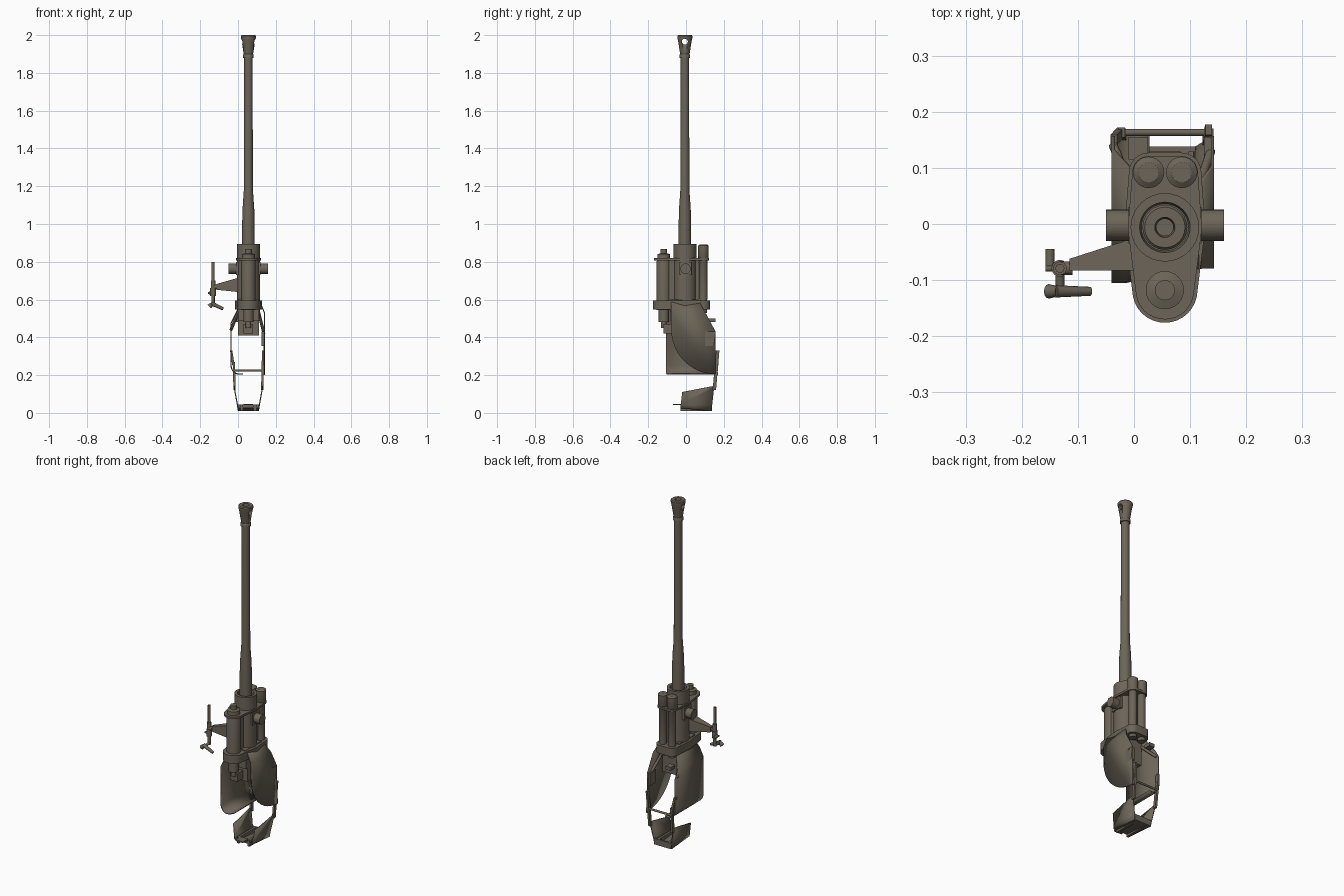
import bpy, bmesh, math
from mathutils import Vector

old = bpy.data.objects.get("Cube")
if old:
    bpy.data.objects.remove(old)

COLOUR = (0.150, 0.130, 0.098, 1)
paint = bpy.data.materials.new("olive_drab")
paint.use_nodes = True
paint.diffuse_color = COLOUR
paint.node_tree.nodes["Principled BSDF"].inputs["Base Color"].default_value = COLOUR

CX, CY = 0.055, -0.006      # bore axis
FRONT = (CX, -0.118)        # front recoil cylinder axis
REAR = ((0.026, 0.092), (0.085, 0.092))


def finish(name, bm, smooth=False):
    bmesh.ops.recalc_face_normals(bm, faces=bm.faces)
    mesh = bpy.data.meshes.new(name)
    bm.to_mesh(mesh)
    bm.free()
    mesh.materials.append(paint)
    ob = bpy.data.objects.new(name, mesh)
    bpy.context.collection.objects.link(ob)
    bpy.ops.object.select_all(action='DESELECT')
    ob.select_set(True)
    bpy.context.view_layer.objects.active = ob
    if smooth:
        bpy.ops.object.shade_smooth_by_angle(angle=math.radians(35))
    return ob


def lathe(name, centre, profile, sides=24):
    """Turn (radius, height) points around a vertical axis."""
    bm = bmesh.new()
    verts = [bm.verts.new((centre[0] + r, centre[1], z)) for r, z in profile]
    edges = [bm.edges.new(p) for p in zip(verts, verts[1:])]
    bmesh.ops.spin(bm, geom=verts + edges, cent=(*centre, 0), axis=(0, 0, 1),
                   angle=math.tau, steps=sides, use_duplicate=False)
    bmesh.ops.remove_doubles(bm, verts=bm.verts, dist=0.0001)
    return finish(name, bm, True)


def rod(name, a, b, r, r2=None, sides=12):
    a, b = Vector(a), Vector(b)
    bm = bmesh.new()
    bmesh.ops.create_cone(bm, cap_ends=True, segments=sides, radius1=r,
                          radius2=r if r2 is None else r2, depth=(b - a).length)
    turn = (b - a).to_track_quat('Z', 'Y').to_matrix()
    bmesh.ops.rotate(bm, matrix=turn, verts=bm.verts)
    bmesh.ops.translate(bm, vec=(a + b) / 2, verts=bm.verts)
    return finish(name, bm, True)


def hull(name, points, smooth=False):
    bm = bmesh.new()
    for p in points:
        bm.verts.new(p)
    res = bmesh.ops.convex_hull(bm, input=bm.verts)
    inner = [v for v in res["geom_interior"] if isinstance(v, bmesh.types.BMVert)]
    bmesh.ops.delete(bm, geom=inner, context='VERTS')
    bmesh.ops.dissolve_limit(bm, angle_limit=0.01, verts=bm.verts, edges=bm.edges)
    return finish(name, bm, smooth)


def box(name, xs, ys, zs):
    return hull(name, [(x, y, z) for x in xs for y in ys for z in zs])


def bracket(name, z0, z1, grow):
    """Egg-shaped plate wrapped around all the tubes."""
    circles = [((CX, CY), 0.066), (FRONT, 0.052)] + [(c, 0.029) for c in REAR]
    hull(name, [(c[0] + (r + grow) * math.cos(i * math.tau / 32),
                 c[1] + (r + grow) * math.sin(i * math.tau / 32), z)
                for c, r in circles for i in range(32) for z in (z0, z1)], True)


def sheet(name, outline, place, cuts, thick=0.006):
    """Flat (y, s) outline, cut across and folded by the place function."""
    bm = bmesh.new()
    bm.faces.new([bm.verts.new((0, y, s)) for y, s in outline])
    for c in cuts:
        bmesh.ops.bisect_plane(bm, geom=bm.verts[:] + bm.edges[:] + bm.faces[:],
                               plane_co=(0, 0, c), plane_no=(0, 0, 1))
    for v in bm.verts:
        v.co.x, v.co.z = place(v.co.z)
    ob = finish(name, bm, True)
    mod = ob.modifiers.new("thickness", 'SOLIDIFY')
    mod.thickness, mod.offset = thick, 0
    return ob


def arc(cy, cz, ry, rz, steps):
    """Quarter curve from the front edge down to the bottom edge."""
    return [(cy - ry * math.cos(t), cz - rz * math.sin(t))
            for t in (i * math.pi / 2 / steps for i in range(steps + 1))]


# Barrel with flared, cross-drilled muzzle
barrel = lathe("barrel", (CX, CY), [
    (0, 0.88), (0.033, 0.88), (0.033, 1.0), (0.031, 1.08), (0.024, 1.18), (0.022, 1.88),
    (0.028, 1.88), (0.028, 1.895), (0.025, 1.9), (0.036, 1.97), (0.04, 1.985),
    (0.04, 1.995), (0.036, 2.0), (0.018, 2.0), (0.015, 1.98), (0.015, 1.9), (0, 1.9)])
cutter = rod("muzzle_port_cutter", (-0.1, CY, 1.965), (0.2, CY, 1.965), 0.016)
cutter.hide_render = True
port = barrel.modifiers.new("ports", 'BOOLEAN')
port.operation, port.object, port.solver = 'DIFFERENCE', cutter, 'EXACT'
bpy.context.view_layer.objects.active = barrel
bpy.ops.object.modifier_apply(modifier=port.name)
bpy.data.objects.remove(cutter)

# Cradle and recoil system
lathe("cradle_tube", (CX, CY), [(0, 0.5), (0.061, 0.5), (0.061, 0.895),
                                (0.045, 0.895), (0.042, 0.88), (0, 0.88)], 32)
lathe("front_recoil_cylinder", FRONT, [
    (0, 0.45), (0.014, 0.45), (0.014, 0.48), (0.027, 0.48), (0.027, 0.545),
    (0.038, 0.545), (0.038, 0.8), (0.034, 0.815), (0.034, 0.84), (0.018, 0.845),
    (0.018, 0.868), (0, 0.868)])
for side, c in zip(("right", "left"), REAR):
    lathe(side + "_rear_recoil_cylinder", c, [
        (0, 0.53), (0.02, 0.53), (0.02, 0.6), (0.022, 0.6), (0.022, 0.81),
        (0.028, 0.82), (0.028, 0.885), (0.018, 0.892), (0, 0.892)])
bracket("lower_bracket", 0.547, 0.595, 0.006)
bracket("upper_bracket", 0.807, 0.819, 0)
box("cradle_web", (0.03, 0.08), (-0.09, 0.07), (0.59, 0.81))
rod("trunnion", (-0.05, -0.002, 0.763), (0.16, -0.002, 0.763), 0.028, sides=20)
box("trunnion_block", (-0.01, 0.12), (-0.035, 0.03), (0.73, 0.8))

# Breech
box("breech_ring", (0, 0.11), (-0.07, 0.06), (0.41, 0.55))
box("breech_bridge", (0.0, 0.11), (-0.085, 0.06), (0.49, 0.6))
box("piston_bracket", (0.03, 0.08), (-0.118, -0.06), (0.42, 0.47))

# Crew guards, folded inward at the top
def left_fold(s):
    return 0.14 - 0.03 * min(max((s - 0.53) / 0.07, 0), 1), s


def right_fold(s):
    if s > 0.25:
        return -0.037 + 0.035 * min(max((s - 0.475) / 0.07, 0), 1), s
    t = min((0.25 - s) / 0.045, math.pi / 2)
    flat = max(0.25 - s - 0.045 * math.pi / 2, 0)
    return 0.008 - 0.045 * math.cos(t) + flat, 0.25 - 0.045 * math.sin(t)


back = [(0.157, 0.43), (0.07, 0.59)]
sheet("left_guard", arc(0.157, 0.44, 0.235, 0.235, 12) + back + [(-0.08, 0.6)],
      left_fold, (0.53,))
sheet("right_guard", arc(-0.065, 0.205, 0.04, 0.045, 5) + [(0.157, 0.16)] + back
      + [(-0.085, 0.59), (-0.105, 0.52)],
      right_fold, (0.545, 0.475, 0.25, 0.236, 0.222, 0.208, 0.194, 0.18))
box("left_guard_hinge", (0.125, 0.143), (0.1, 0.155), (0.355, 0.43))
box("right_guard_stop", (-0.01, 0.025), (0.115, 0.155), (0.48, 0.5))
rod("right_guard_stay", (0.0, 0.05, 0.53), (-0.037, 0.14, 0.44), 0.008)
rod("left_guard_stay", (0.11, 0.05, 0.53), (0.137, 0.13, 0.42), 0.008)

# Rear frame carrying the deflector tray
def beam(name, a, b, w=0.006, d=0.009):
    hull(name, [(p[0] + i * w, p[1] + j * d, p[2])
                for p in (a, b) for i in (-1, 1) for j in (-1, 1)])


beam("left_frame_arm", (0.128, 0.15, 0.12), (0.133, 0.168, 0.33))
beam("right_frame_arm", (-0.018, 0.15, 0.12), (-0.022, 0.163, 0.27))
beam("left_frame_link", (0.138, 0.16, 0.2), (0.138, 0.14, 0.37), 0.004, 0.01)
beam("right_frame_link", (-0.024, 0.163, 0.25), (-0.036, 0.15, 0.33))
rod("frame_cross_bar", (-0.025, 0.163, 0.225), (0.135, 0.163, 0.225), 0.006)
side_outline = [(-0.02, 0.11), (0.15, 0.143), (0.135, 0.01), (-0.03, 0.025)]
for side, sign in (("left", 1), ("right", -1)):
    sheet(side + "_tray_wall", side_outline,
          lambda s, k=sign: (CX + k * (0.053 + 0.022 * min(max((s - 0.015) / 0.12, 0), 1)), s),
          (0.135, 0.045))
hull("tray_floor", [(x, y, z + h) for x in (0.0, 0.11)
                    for y, z in ((-0.03, 0.024), (0.135, 0.01)) for h in (0, 0.008)])
for x in (0.02, 0.09):
    box("tray_floor_rib", (x - 0.007, x + 0.007), (-0.03, 0.13), (0.01, 0.045))
box("tray_back_lip", (0.0, 0.11), (0.128, 0.138), (0.01, 0.045))
box("tray_front_lip", (0.03, 0.08), (-0.068, -0.02), (0.041, 0.048))

# Sight arm and sight
hull("sight_arm", [(x, y, z) for x, ys, zs in ((0.0, (-0.083, -0.025), (0.64, 0.715)),
                                               (-0.115, (-0.083, -0.062), (0.652, 0.682)))
                   for y in ys for z in zs])
SX, SY = -0.132, -0.079
lathe("sight_post", (SX, SY), [
    (0, 0.57), (0.009, 0.57), (0.009, 0.62), (0.015, 0.62), (0.015, 0.66), (0.012, 0.66),
    (0.012, 0.7), (0.008, 0.7), (0.008, 0.8), (0, 0.8)], 16)
rod("sight_mount", (SX, SY, 0.667), (-0.11, SY, 0.667), 0.012)
rod("sight_elbow", (SX, SY, 0.58), (SX, -0.12, 0.57), 0.008)
rod("sight_eyepiece", (-0.14, -0.12, 0.58), (-0.078, -0.12, 0.55), 0.011, 0.008)
rod("sight_brow_pad", (-0.152, -0.12, 0.563), (-0.135, -0.12, 0.578), 0.013, 0.009)
rod("sight_knob", (-0.15, -0.045, 0.635), (-0.15, -0.075, 0.635), 0.008)
rod("sight_knob_shaft", (-0.158, SY, 0.635), (SX, SY, 0.635), 0.006)
